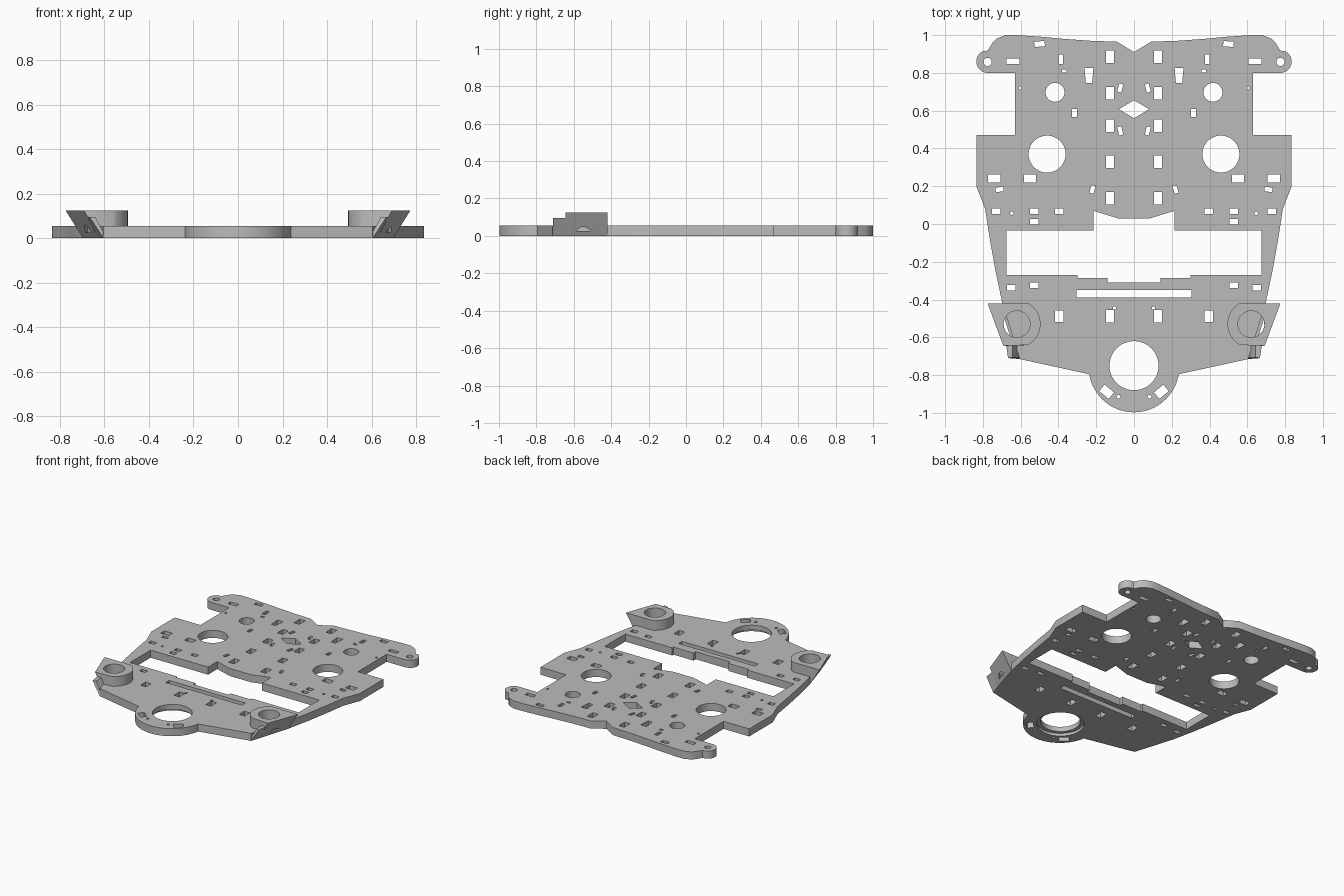
import bpy
import bmesh
from math import sin, cos, pi, radians
from mathutils import Vector, Matrix

default = bpy.data.objects.get("Cube")
if default:
    bpy.data.objects.remove(default)

THICK = .055          # plate thickness
MOUNT_TOP = .125      # top of the round sockets

grey = bpy.data.materials.new("plain grey")
grey.use_nodes = True
grey.diffuse_color = (.5, .5, .5, 1)
grey.node_tree.nodes["Principled BSDF"].inputs["Base Color"].default_value = (.5, .5, .5, 1)


def arc(x, y, radius, start, end, steps):
    """Points along an arc, angles in degrees."""
    angles = [radians(start + (end - start) * i / steps) for i in range(steps + 1)]
    return [(x + radius * cos(a), y + radius * sin(a)) for a in angles]


def circle(x, y, radius):
    return arc(x, y, radius, 0, 360, 48 if radius > .03 else 16)[:-1]


def rectangle(x, y, width, height, turn=0):
    spin = Matrix.Rotation(radians(turn), 2)
    corners = [(-1, -1), (1, -1), (1, 1), (-1, 1)]
    return [Vector((x, y)) + spin @ Vector((sx * width / 2, sy * height / 2))
            for sx, sy in corners]


def flip(points):
    return [(-x, y) for x, y in reversed(points)]


def symmetric(points):
    """Close a right-hand half outline with its mirror image."""
    return list(points) + [(-x, y) for x, y in reversed(points) if abs(x) > .001]


def select_only(obj):
    bpy.ops.object.select_all(action='DESELECT')
    obj.select_set(True)
    bpy.context.view_layer.objects.active = obj


def finish(obj):
    obj.data.materials.clear()
    obj.data.materials.append(grey)
    select_only(obj)
    bpy.ops.object.shade_smooth_by_angle(angle=radians(30))


def flat_plate(name, loops):
    """Filled, extruded 2D curve; the inner loops become holes."""
    curve = bpy.data.curves.new(name, 'CURVE')
    curve.dimensions = '2D'
    curve.fill_mode = 'BOTH'
    curve.extrude = THICK / 2
    for loop in loops:
        spline = curve.splines.new('POLY')
        spline.points.add(len(loop) - 1)
        for point, (x, y) in zip(spline.points, loop):
            point.co = (x, y, 0, 1)
        spline.use_cyclic_u = True
    obj = bpy.data.objects.new(name, curve)
    bpy.context.collection.objects.link(obj)
    select_only(obj)
    bpy.ops.object.convert(target='MESH')
    obj = bpy.context.object
    bm = bmesh.new()
    bm.from_mesh(obj.data)
    bmesh.ops.translate(bm, verts=bm.verts, vec=(0, 0, THICK / 2))
    bmesh.ops.remove_doubles(bm, verts=bm.verts, dist=.0001)
    bmesh.ops.recalc_face_normals(bm, faces=bm.faces)
    bm.to_mesh(obj.data)
    bm.free()
    return obj


def loft(name, bottom, top, height):
    """Solid between a bottom loop on the ground and a top loop."""
    bm = bmesh.new()
    low = [bm.verts.new((x, y, 0)) for x, y in bottom]
    high = [bm.verts.new((x, y, height)) for x, y in top]
    bm.faces.new(low)
    bm.faces.new(high)
    for i in range(len(low)):
        j = (i + 1) % len(low)
        bm.faces.new((low[i], low[j], high[j], high[i]))
    bmesh.ops.recalc_face_normals(bm, faces=bm.faces)
    mesh = bpy.data.meshes.new(name)
    bm.to_mesh(mesh)
    bm.free()
    obj = bpy.data.objects.new(name, mesh)
    bpy.context.collection.objects.link(obj)
    return obj


def bore(obj, x, y, radius, low, high):
    """Cut a vertical round bore, then discard the cutter."""
    bpy.ops.mesh.primitive_cylinder_add(vertices=48, radius=radius, depth=high - low,
                                        location=(x, y, (low + high) / 2))
    cutter = bpy.context.object
    cutter.hide_render = True
    cut = obj.modifiers.new("bore", 'BOOLEAN')
    cut.operation = 'DIFFERENCE'
    cut.solver = 'EXACT'
    cut.object = cutter
    select_only(obj)
    bpy.ops.object.modifier_apply(modifier=cut.name)
    bpy.data.objects.remove(cutter)


# Plate outline: rear notch, rounded ears, side steps, tapered flanks, round nose
half_outline = [(0, .91), (.09, .965), (.23, .97), (.37, .98), (.5, .992), (.62, 1), (.68, 1),
                (.73, .98), (.75, .958), (.775, .918)]
half_outline += arc(.775, .86, .06, 65, -90, 12)
half_outline += [(.63, .8), (.63, .47), (.835, .47), (.835, .2), (.788, .08), (.765, -.07),
                 (.735, -.24), (.697, -.42), (.605, -.715), (.238, -.795)]
half_outline += arc(0, -.757, .24, -13, -90, 14)

# Openings on the centre line
window = symmetric([(.085, .03), (.215, .07), (.215, -.035), (.675, -.035), (.675, -.27),
                    (.3, -.27), (.3, -.285), (.14, -.285), (.14, -.31)])
slot = rectangle(0, -.37, .61, .04)
diamond = symmetric([(0, .655), (.08, .608), (0, .56)])
nose_hole = circle(0, -.75, .13)
loops = [symmetric(half_outline), window, slot, diamond, nose_hole]

# Openings that repeat on both sides
paired = [rectangle(.127, y, .043, .066) for y in (.885, .693, .52, .33, .137, -.488)]
paired += [rectangle(*spec) for spec in (
    (.388, .872, .025, .05), (.37, .81, .025, .016), (.64, .862, .068, .03),
    (.5, .953, .055, .028, -5), (.315, .587, .025, .042),
    (.073, .72, .022, .045, 15), (.073, .493, .022, .045, -15),
    (.74, .24, .065, .043), (.55, .24, .065, .043), (.712, .183, .042, .024, -8),
    (.22, .183, .022, .042, 15), (.73, .067, .045, .03), (.528, .067, .045, .03),
    (.395, .067, .045, .03), (.528, .012, .045, .027), (.395, -.488, .045, .06),
    (.528, -.325, .045, .03), (.65, -.337, .045, .03), (.145, -.888, .065, .045, 40))]
paired.append([(.215, .825), (.262, .825), (.255, .747), (.222, .747)])
paired += [circle(*spec) for spec in (
    (.46, .37, .098), (.418, .697, .05), (.775, .858, .022), (.647, .057, .009),
    (.603, .72, .008), (.103, -.445, .009), (.082, -.915, .01))]
for hole in paired:
    loops += [hole, flip(hole)]

plate = flat_plate("chassis_plate", loops)
# Shallow recess around the nose hole, underneath
bore(plate, 0, -.75, .155, -.05, .02)
finish(plate)

# Flared round sockets and the short wedges in front of them
inner = arc(.62, -.53, .125, 118, 242, 16)
socket_low = [(.697, -.42)] + inner + [(.628, -.645)]
socket_high = [(.775, -.42)] + inner + [(.692, -.645)]
wedge_low = [(.628, -.644), (.605, -.715), (.59, -.71), (.59, -.644)]
wedge_high = [(.676, -.644), (.667, -.71), (.642, -.706), (.642, -.644)]
for side, mirror in (("left", list), ("right", flip)):
    socket = loft(side + "_socket", mirror(socket_low), mirror(socket_high), MOUNT_TOP)
    centre = .62 if side == "left" else -.62
    bore(socket, centre, -.53, .07, THICK - .03, MOUNT_TOP + .05)
    finish(socket)
    finish(loft(side + "_wedge", mirror(wedge_low), mirror(wedge_high), .095))
